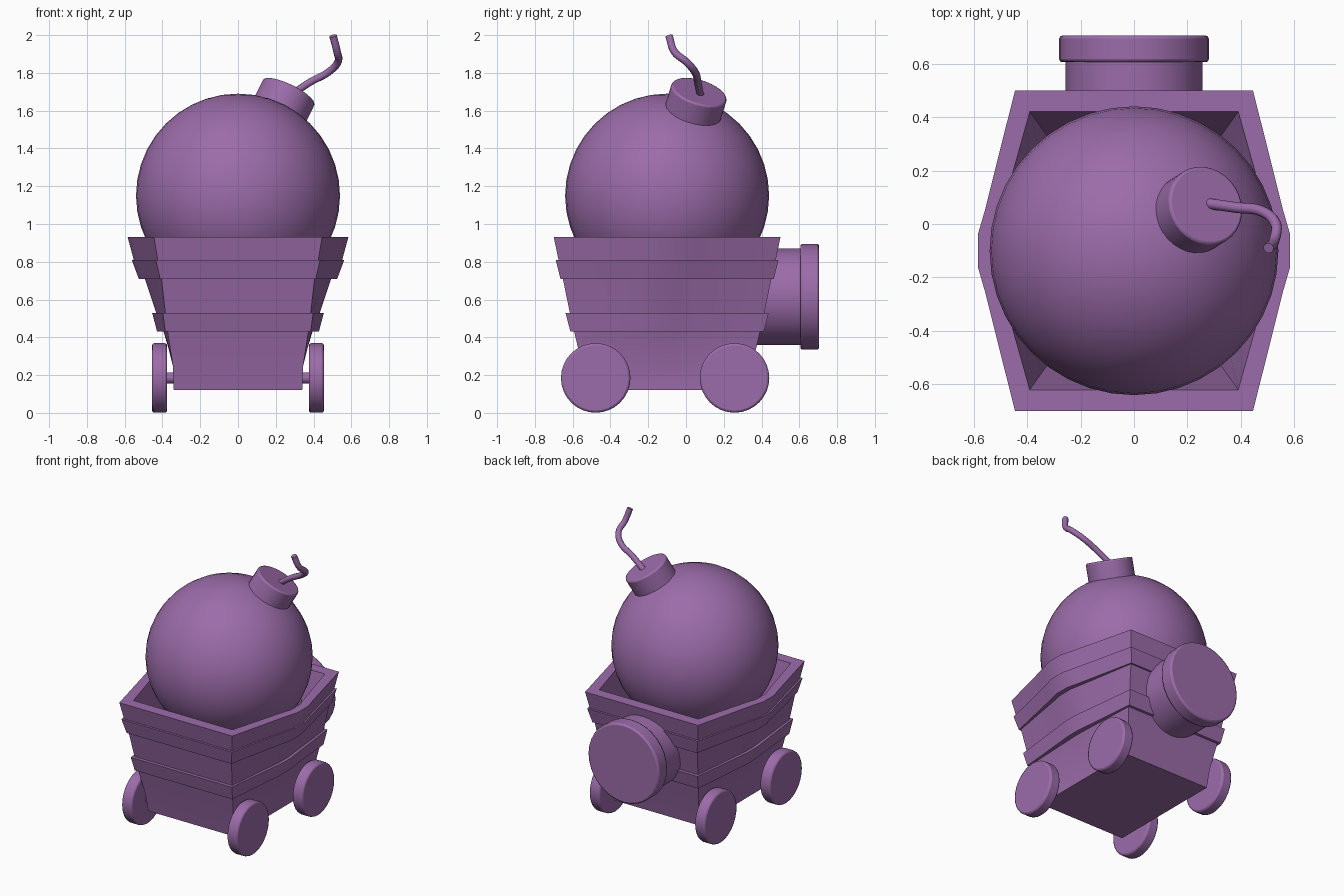
import bpy, bmesh, math
from mathutils import Vector

if "Cube" in bpy.data.objects:
    bpy.data.objects.remove(bpy.data.objects["Cube"])

CY = -0.1  # cart centre along y

mat = bpy.data.materials.new("purple")
mat.diffuse_color = (0.33, 0.15, 0.40, 1)
mat.use_nodes = True
mat.node_tree.nodes["Principled BSDF"].inputs["Base Color"].default_value = mat.diffuse_color


def finish(ob, name, angle=35, bevel=0):
    ob.name = name
    ob.data.materials.append(mat)
    if bevel:
        m = ob.modifiers.new("bevel", 'BEVEL')
        m.width, m.segments, m.limit_method = bevel, 2, 'ANGLE'
        m.angle_limit = math.radians(40)
    bpy.ops.object.select_all(action='DESELECT')
    ob.select_set(True)
    bpy.context.view_layer.objects.active = ob
    bpy.ops.object.shade_smooth_by_angle(angle=math.radians(angle))
    return ob


def cylinder(name, a, b, r, sides=32, bevel=0):
    a, b = Vector(a), Vector(b)
    d = b - a
    bpy.ops.mesh.primitive_cylinder_add(
        vertices=sides, radius=r, depth=d.length, location=(a + b) / 2,
        rotation=d.to_track_quat('Z', 'Y').to_euler())
    return finish(bpy.context.object, name, bevel=bevel)


def outline(cx, mx, h, z):
    """Box outline with straight ends and bulging sides."""
    side = [(-1, 0), (-.25, .78), (-.1, .96), (.1, .96), (.25, .78), (1, 0)]
    right = [(cx + (mx - cx) * f, CY + t * h, z) for t, f in side]
    return right + [(-x, y, z) for x, y, z in reversed(right)]


# Cart: stepped wall profile as (corner x, middle x, half length, z)
profile = [
    (.34, .34, .425, .12), (.345, .34, .45, .25),
    (.373, .395, .492, .43), (.385, .43, .512, .43),      # lower band
    (.398, .457, .538, .53), (.385, .435, .515, .53),
    (.405, .497, .552, .71), (.412, .53, .565, .71),      # upper band
    (.435, .568, .59, .81), (.425, .557, .575, .81),      # rim
    (.445, .59, .60, .93),
    (.39, .53, .52, .93), (.29, .29, .38, .20)]           # hollow inside
bm = bmesh.new()
rings = [[bm.verts.new(p) for p in outline(*row)] for row in profile]
n = len(rings[0])
for lo, hi in zip(rings, rings[1:]):
    for i in range(n):
        j = (i + 1) % n
        bm.faces.new((lo[i], lo[j], hi[j], hi[i]))
bm.faces.new(rings[0][::-1])
bm.faces.new(rings[-1])
bmesh.ops.recalc_face_normals(bm, faces=bm.faces)
mesh = bpy.data.meshes.new("cart_body")
bm.to_mesh(mesh)
bm.free()
cart = bpy.data.objects.new("cart_body", mesh)
bpy.context.collection.objects.link(cart)
finish(cart, "cart_body", 25)

# Wheels and axles
for end, y in (("front", -.478), ("rear", .257)):
    cylinder(end + "_axle", (-.39, y, .185), (.39, y, .185), .03, 16)
    for side, s in (("left", -1), ("right", 1)):
        cylinder(f"{end}_{side}_wheel", (s * .375, y, .185), (s * .455, y, .185), .184, bevel=.012)

# Round plug at the back
cylinder("plug_neck", (0, .33, .615), (0, .62, .615), .256)
cylinder("plug_cap", (0, .605, .615), (0, .705, .615), .28, bevel=.012)

# Bomb ball
centre = Vector((0, CY, 1.15))
bpy.ops.mesh.primitive_uv_sphere_add(segments=40, ring_count=20, radius=.54, location=centre)
finish(bpy.context.object, "bomb_ball")

# Tilted fuse holder
axis = Vector((.27, .17, .55)).normalized()
cylinder("fuse_holder", centre + axis * .47, centre + axis * .637, .152, bevel=.01)

# Fuse cord
curve = bpy.data.curves.new("fuse", 'CURVE')
curve.dimensions = '3D'
curve.bevel_depth, curve.bevel_resolution = .02, 3
curve.resolution_u = 6
curve.use_fill_caps = True
path = [(.25, .08, 1.66), (.38, .062, 1.75), (.48, .047, 1.805),
        (.53, .0, 1.86), (.525, -.06, 1.91), (.503, -.09, 1.996)]
spline = curve.splines.new('BEZIER')
spline.bezier_points.add(len(path) - 1)
for bp, co in zip(spline.bezier_points, path):
    bp.co = co
    bp.handle_left_type = bp.handle_right_type = 'AUTO'
fuse = bpy.data.objects.new("fuse", curve)
bpy.context.collection.objects.link(fuse)
bpy.ops.object.select_all(action='DESELECT')
fuse.select_set(True)
bpy.context.view_layer.objects.active = fuse
bpy.ops.object.convert(target='MESH')
finish(bpy.context.object, "fuse", 50)
